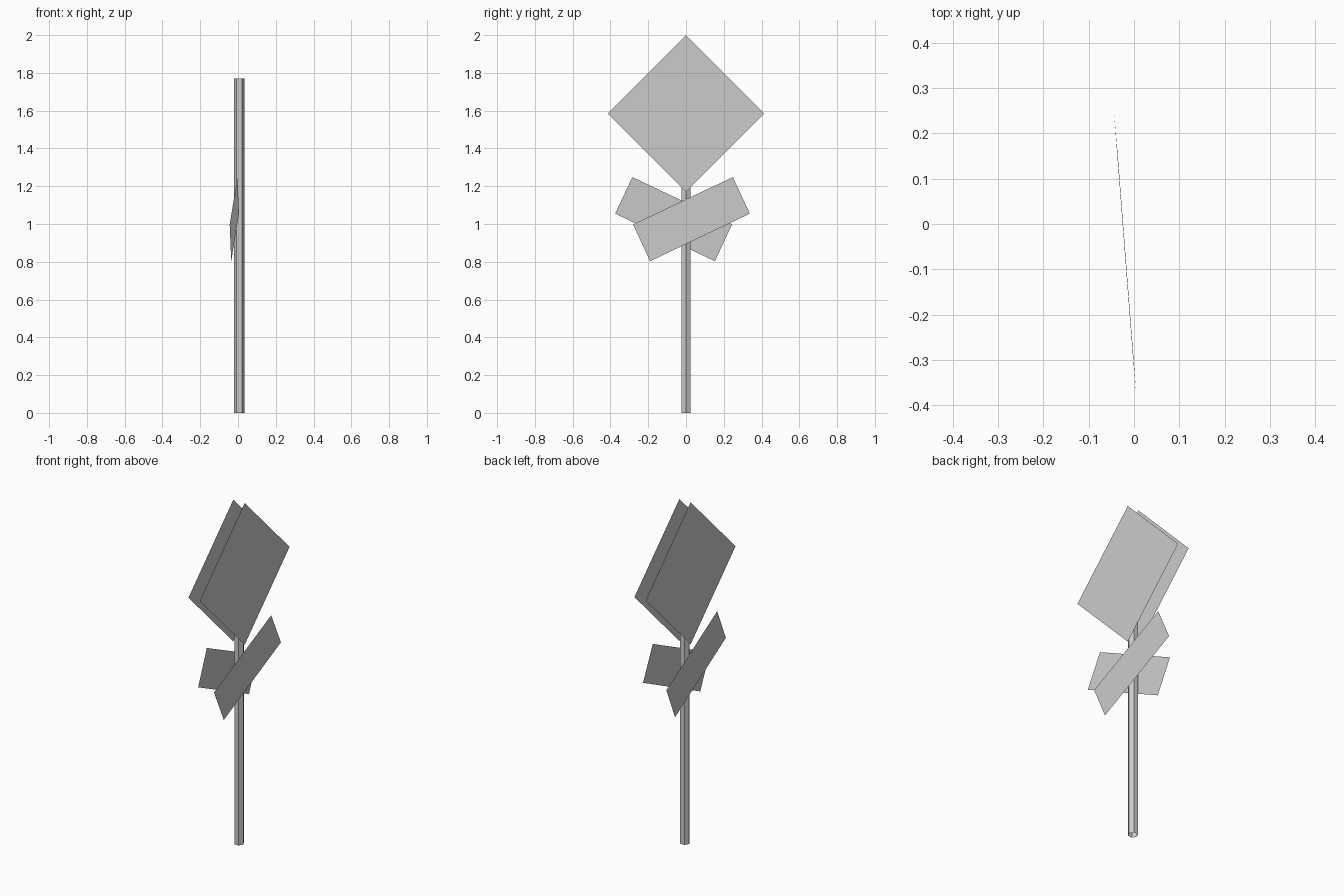
import bpy
from math import cos, sin, pi

if "Cube" in bpy.data.objects:
    bpy.data.objects.remove(bpy.data.objects["Cube"])


def make_mesh(name, verts, faces):
    me = bpy.data.meshes.new(name)
    me.from_pydata(verts, [], faces)
    me.update()
    ob = bpy.data.objects.new(name, me)
    bpy.context.collection.objects.link(ob)
    return ob


def panel(name, corners, side):
    """Flat single-sided panel whose normal points to +x (side 1) or -x (side -1)."""
    ob = make_mesh(name, corners, [(0, 1, 2, 3)])
    if ob.data.polygons[0].normal.x * side < 0:
        ob.data.flip_normals()
    return ob


# Hexagonal open post
CX, R, TOP = 0.007, 0.028, 1.77
ring = [(CX + R * cos(i * pi / 3), R * sin(i * pi / 3)) for i in range(6)]
verts = [(x, y, z) for z in (0, TOP) for x, y in ring]
make_mesh("post", verts, [(i, (i + 1) % 6, (i + 1) % 6 + 6, i + 6) for i in range(6)])

# Diamond sign plates on both sides of the post
H, MID = 0.415, 1.585
for name, x, side in (("right_diamond_sign", 0.043, 1), ("left_diamond_sign", -0.030, -1)):
    panel(name, [(x, 0, MID - H), (x, H, MID), (x, 0, MID + H), (x, -H, MID)], side)

# Crossed boards, one flush on the right and one leaning on the left
panel("right_board", [(0.041, -0.19, 0.803), (0.041, 0.338, 1.055),
                      (0.041, 0.248, 1.248), (0.041, -0.28, 0.998)], 1)
panel("left_board", [(0.005, -0.375, 1.055), (-0.036, 0.153, 0.803),
                     (-0.044, 0.244, 0.998), (-0.003, -0.284, 1.248)], -1)
